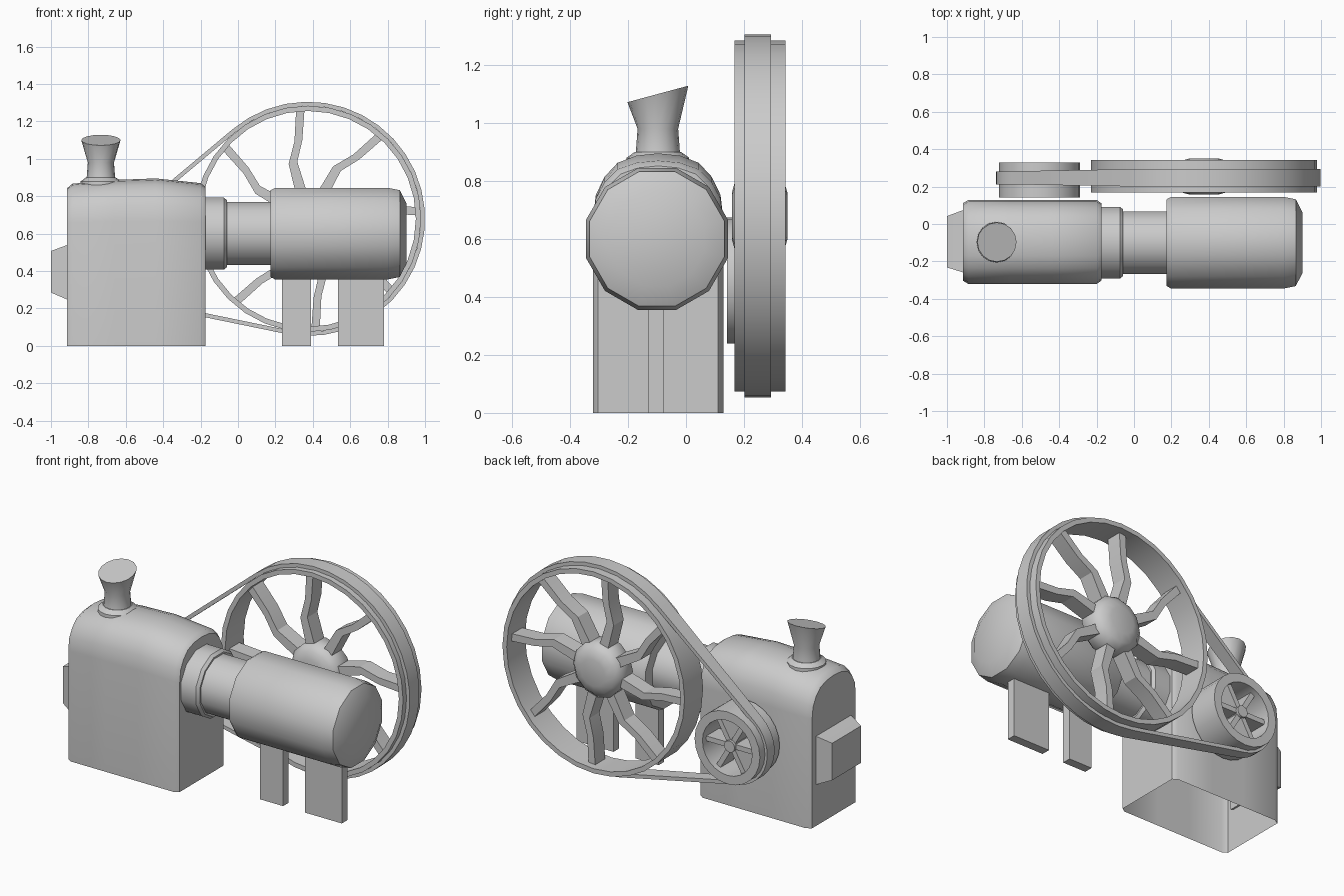
import bpy, bmesh, math
from mathutils import Vector, Matrix

if "Cube" in bpy.data.objects:
    bpy.data.objects.remove(bpy.data.objects["Cube"])

grey = bpy.data.materials.new("machine_grey")
grey.diffuse_color = (0.6, 0.6, 0.6, 1)
grey.use_nodes = True
grey.node_tree.nodes["Principled BSDF"].inputs["Base Color"].default_value = grey.diffuse_color


def finish(name, bm, angle=35):
    bmesh.ops.recalc_face_normals(bm, faces=bm.faces)
    me = bpy.data.meshes.new(name)
    bm.to_mesh(me)
    bm.free()
    ob = bpy.data.objects.new(name, me)
    bpy.context.collection.objects.link(ob)
    me.materials.append(grey)
    bpy.ops.object.select_all(action='DESELECT')
    ob.select_set(True)
    bpy.context.view_layer.objects.active = ob
    bpy.ops.object.shade_smooth_by_angle(angle=math.radians(angle))
    return ob


def loft(bm, rings, cap=True, closed=False):
    """Bridge rings of equal point count; cap the ends or join them."""
    vs = [[bm.verts.new(p) for p in r] for r in rings]
    n = len(vs[0])
    for k in range(len(vs) if closed else len(vs) - 1):
        a, b = vs[k], vs[(k + 1) % len(vs)]
        for i in range(n):
            j = (i + 1) % n
            bm.faces.new((a[i], a[j], b[j], b[i]))
    if cap and not closed:
        bm.faces.new(vs[0])
        bm.faces.new(vs[-1])


def lathe(name, profile, axis, centre, n, phase=0.0, closed=False, angle=35):
    """Turn (position, radius) pairs about the x, y or z axis."""
    bm = bmesh.new()
    rings = []
    for t, r in profile:
        ring = []
        for i in range(n):
            a = phase + 2 * math.pi * i / n
            c, s = r * math.cos(a), r * math.sin(a)
            p = {'x': (t, c, s), 'y': (c, t, s), 'z': (c, s, t)}[axis]
            ring.append(Vector(p) + Vector(centre))
        rings.append(ring)
    loft(bm, rings, closed=closed)
    return finish(name, bm, angle)


def box(name, x0, x1, y0, y1, z0, z1):
    bm = bmesh.new()
    loft(bm, [[(x0, y0, z), (x1, y0, z), (x1, y1, z), (x0, y1, z)] for z in (z0, z1)])
    return finish(name, bm)


AY, AZ = -0.10, 0.60            # motor axis
FX, FZ = 0.374, 0.679           # flywheel centre
PX, PZ = -0.505, 0.457          # small pulley centre

# Arched housing, open underneath
half = [(0.225, 0), (0.225, 0.66), (0.215, 0.735), (0.185, 0.79),
        (0.14, 0.833), (0.075, 0.855)]


def arch(x, grow, hump):
    def pt(y, z):
        return (x, AY + 0.004 + y * grow, z + hump * max(0, z - 0.6) / 0.26 if z else 0)
    return ([pt(y, z) for y, z in half] + [pt(0, 0.862)]
            + [pt(-y, z) for y, z in reversed(half)])


bm = bmesh.new()
loft(bm, [arch(-0.915, 0.92, -0.02), arch(-0.885, 1, 0.005), arch(-0.66, 1, 0.025),
          arch(-0.44, 1, 0.033), arch(-0.2, 1, 0.008), arch(-0.175, 0.92, -0.01)])
bmesh.ops.delete(bm, geom=[f for f in bm.faces if max(v.co.z for v in f.verts) < 0.01],
                 context='FACES')
finish("housing", bm, 40)

# Tapered cover on the housing end
bm = bmesh.new()
loft(bm, [[(x, y0, z0), (x, y1, z0), (x, y1, z1), (x, y0, z1)] for x, y0, y1, z0, z1 in
          ((-0.90, -0.262, 0.075, 0.245, 0.542), (-0.917, -0.258, 0.073, 0.249, 0.538),
           (-1.0, -0.232, 0.042, 0.285, 0.507))])
finish("end_cover", bm, 20)

# Funnel with slanted mouth
funnel = lathe("funnel", [(0.84, 0.085), (0.90, 0.076), (0.98, 0.07), (1.10, 0.105)],
               'z', (-0.733, -0.097, 0), 16, angle=30)
for v in funnel.data.vertices:
    if v.co.z > 1.05:
        v.co.z += (v.co.y + 0.097) * 0.27
lathe("funnel_collar", [(0.84, 0.11), (0.88, 0.108), (0.9, 0.08)], 'z',
      (-0.733, -0.097, 0), 16)

# Motor barrel, neck and collar: twelve sides with flats up and down
k = 1 / math.cos(math.radians(15))
for name, prof in (
        ("motor_barrel", [(0.175, 0.232), (0.198, 0.245), (0.80, 0.245),
                          (0.865, 0.232), (0.90, 0.163)]),
        ("motor_neck", [(-0.08, 0.168), (0.19, 0.168)]),
        ("neck_collar", [(-0.19, 0.192), (-0.075, 0.192), (-0.058, 0.178)])):
    lathe(name, [(x, r * k) for x, r in prof], 'x', (0, AY, AZ), 12, math.radians(15), angle=31)

# Support legs
for name, x0, x1 in (("inner_leg", 0.235, 0.39), ("outer_leg", 0.535, 0.78)):
    box(name, x0, x1, -0.129, -0.076, 0, 0.42)

# Flywheel rim and hub
lathe("flywheel_rim", [(0.168, 0.605), (0.343, 0.605), (0.343, 0.577), (0.168, 0.577)],
      'y', (FX, 0, FZ), 32, closed=True)
lathe("flywheel_hub", [(0.158, 0.08), (0.172, 0.13), (0.205, 0.165), (0.30, 0.165),
                       (0.335, 0.13), (0.350, 0.08)], 'y', (FX, 0, FZ), 12, angle=50)


# Bent flywheel spokes
def spoke_ring(r, deg, w, y0, y1):
    a = math.radians(deg)
    c = Vector((FX + r * math.cos(a), 0, FZ + r * math.sin(a)))
    s = Vector((-math.sin(a), 0, math.cos(a))) * w / 2
    return [c - s + Vector((0, y0, 0)), c + s + Vector((0, y0, 0)),
            c + s + Vector((0, y1, 0)), c - s + Vector((0, y1, 0))]


bm = bmesh.new()
for i in range(8):
    d = 4 + 45 * i
    loft(bm, [spoke_ring(0.12, d + 10, 0.06, 0.205, 0.30),
              spoke_ring(0.31, d + 11, 0.048, 0.205, 0.30),
              spoke_ring(0.42, d + 3, 0.042, 0.205, 0.30),
              spoke_ring(0.585, d, 0.045, 0.205, 0.30)])
finish("flywheel_spokes", bm, 20)

# Small pulley: rim, hub and six spokes
lathe("pulley_rim", [(0.142, 0.217), (0.33, 0.217), (0.33, 0.165), (0.142, 0.165)],
      'y', (PX, 0, PZ), 24, closed=True)
lathe("pulley_hub", [(0.16, 0.035), (0.31, 0.035)], 'y', (PX, 0, PZ), 12)
bm = bmesh.new()
for i in range(6):
    m = (Matrix.Translation((PX, 0.235, PZ)) @ Matrix.Rotation(math.radians(60 * i), 4, 'Y')
         @ Matrix.Translation((0.095, 0, 0)) @ Matrix.Diagonal((0.17, 0.12, 0.03, 1)))
    bmesh.ops.create_cube(bm, size=1, matrix=m)
finish("pulley_spokes", bm)

# Drive belt wrapped around both wheels
R, r, t = 0.626, 0.232, 0.022
dx, dz = PX - FX, PZ - FZ
theta = math.atan2(dz, dx)
phi = math.acos((R - r) / math.hypot(dx, dz))
path = []
for cx, cz, rad, a0, a1, n, hw in (
        (FX, FZ, R, theta + phi, theta - phi + 2 * math.pi, 24, 0.046),
        (PX, PZ, r, theta - phi, theta + phi, 12, 0.035)):
    for i in range(n + 1):
        a = a0 + (a1 - a0) * i / n
        c, s = math.cos(a), math.sin(a)
        path.append([(cx + q * c, 0.247 + y, cz + q * s) for q, y in
                     ((rad, -hw), (rad, hw), (rad - t, hw), (rad - t, -hw))])
bm = bmesh.new()
loft(bm, path, closed=True)
finish("drive_belt", bm)
